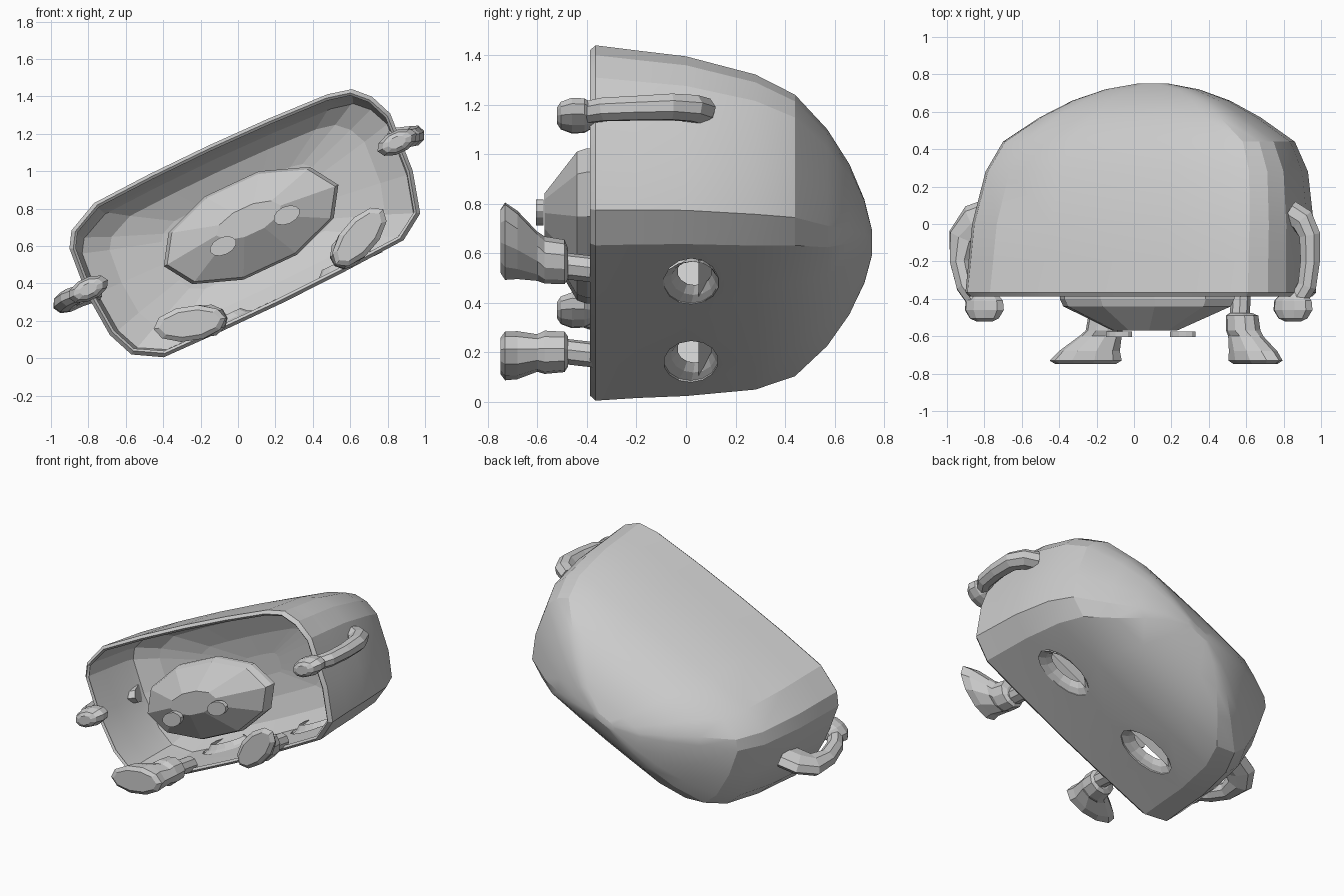
import bpy, bmesh, math
from mathutils import Vector

cube = bpy.data.objects.get("Cube")
if cube:
    bpy.data.objects.remove(cube)

grey = bpy.data.materials.new("light_grey")
grey.use_nodes = True
grey.diffuse_color = (0.6, 0.6, 0.6, 1)
grey.node_tree.nodes["Principled BSDF"].inputs["Base Color"].default_value = (0.6, 0.6, 0.6, 1)

TILT = math.radians(25)
U = Vector((math.cos(TILT), 0, math.sin(TILT)))    # long axis of the tilted body
V = Vector((-math.sin(TILT), 0, math.cos(TILT)))   # short axis
Y = Vector((0, 1, 0))
CENTRE = Vector((0.035, 0, 0.72))


def place(u, y, v):
    return CENTRE + U * u + Y * y + V * v


def ellipse(centre, a, b, sides=10):
    """Ring of points around centre with half-axis vectors a and b."""
    turn = 2 * math.pi / sides
    return [centre + a * math.cos(i * turn) + b * math.sin(i * turn) for i in range(sides)]


def loft(name, rings, start=True, end=True):
    """Skin a list of equal rings, optionally closing each end."""
    bm = bmesh.new()
    rows = [[bm.verts.new(p) for p in ring] for ring in rings]
    n = len(rows[0])
    for r, s in zip(rows, rows[1:]):
        for i in range(n):
            j = (i + 1) % n
            bm.faces.new((r[i], r[j], s[j], s[i]))
    if start:
        bm.faces.new(rows[0][::-1])
    if end:
        bm.faces.new(rows[-1])
    bmesh.ops.recalc_face_normals(bm, faces=bm.faces)
    mesh = bpy.data.meshes.new(name)
    bm.to_mesh(mesh)
    bm.free()
    mesh.materials.append(grey)
    obj = bpy.data.objects.new(name, mesh)
    bpy.context.collection.objects.link(obj)
    return obj


# Rounded outline shared by the shell and the panel inside it
outline = [(.95, .2), (.9, .32), (.82, .4), (.69, .43), (.35, .445), (0, .45), (-.35, .445),
           (-.68, .43), (-.85, .35), (-.9, .27), (-.92, .02), (-.9, -.23), (-.84, -.37),
           (-.69, -.455), (-.35, -.46), (0, -.46), (.35, -.45), (.73, -.43), (.87, -.34),
           (.93, -.12)]


def hull(name, sections):
    """Sections hold depth, long scale, short scale and drift of the centre."""
    return loft(name, [
        [place(u * su, y, v * sv) + Vector((.06, 0, -.07)) * drift for u, v in outline]
        for y, su, sv, drift in sections], start=False)


shell = hull("outer_shell", [
    (-.388, .985, .985, 0), (-.365, 1.005, 1.022, 0), (-.2, .995, .99, .08),
    (0, .985, .957, .2), (.28, .935, .87, .55), (.44, .85, .765, .75), (.57, .64, .6, .85),
    (.66, .46, .4, .95), (.72, .28, .2, 1.05), (.75, .1, .05, 1.1)])
wall = shell.modifiers.new("wall", "SOLIDIFY")
wall.thickness = 0.018
wall.offset = -1

# Shallow dished panel closing the back of the open front
hull("inner_panel", [(.05, .965, .915, .25), (.13, .8, .74, .25), (.18, .5, .45, .25),
                     (.2, .15, .15, .25)])

# Long leg openings in the underside, each with a shallow tapered recess
cutters = []
for side, u in (("right", -.34), ("left", .4)):
    hole = [ellipse(place(u, .02, v), U * .2, Y * .11, 14) for v in (-.6, -.4)]
    cutter = loft(side + "_leg_cutter", hole)
    cutter.hide_render = True
    cutters.append(cutter)
    cut = shell.modifiers.new(side + "_opening", "BOOLEAN")
    cut.operation = "DIFFERENCE"
    cut.solver = "EXACT"
    cut.object = cutter
    recess = [ellipse(place(u, y, v), U * a, Y * b, 14)
              for v, y, a, b in ((-.45, .02, .205, .114), (-.43, .03, .16, .09),
                                 (-.4, .035, .13, .07))]
    loft(side + "_leg_recess", recess, False, False)

bpy.context.view_layer.objects.active = shell
for modifier in list(shell.modifiers):
    bpy.ops.object.modifier_apply(modifier=modifier.name)
for cutter in cutters:
    bpy.data.objects.remove(cutter)

# Face: faceted oval dome with a straight rim
face_centre = Vector((.07, 0, .71))
loft("face", [ellipse(face_centre + Y * y + V * lift, U * a, V * b)
              for y, a, b, lift in ((-.37, .515, .258, 0), (-.4, .515, .258, 0),
                                    (-.44, .495, .245, 0), (-.57, .19, .075, .03))])

# Eyes: small flat ovals just in front of the face
for side, x, z in (("right", -.08, .6), ("left", .26, .765)):
    loft(side + "_eye", [ellipse(Vector((x, y, z)), U * .075, V * .047, 12)
                         for y in (-.575, -.605)])

# Legs and feet: toes splay outwards, soles face forwards
foot_profile = [(-.475, .01, .06, .06), (-.49, .02, .095, .082), (-.57, .03, .1, .088),
                (-.6, .05, .115, .075), (-.68, .11, .165, .095), (-.73, .13, .195, .095),
                (-.748, .13, .165, .07)]
for side, ankle, toe in (("right", (-.13, 0, .205), (-1, 0, -.15)),
                         ("left", (.565, 0, .55), (.65, 0, .76))):
    ankle, toe = Vector(ankle), Vector(toe).normalized()
    across = toe.cross(Y)
    loft(side + "_foot", [ellipse(ankle + toe * shift + Y * y, toe * a, across * b)
                          for y, shift, a, b in foot_profile])
    loft(side + "_leg", [ellipse(ankle + Y * y + V * drop, toe * .055, across * .052, 8)
                         for y, drop in ((-.5, 0), (-.34, -.02))])

# Arms: bent tubes from the shell, ending in broad rounded hands
hand_profile = [(-.52, .05, .03), (-.505, .085, .05), (-.46, .115, .062), (-.41, .11, .06),
                (-.375, .075, .045), (-.355, .04, .03)]


def arm(side, path, radii, hand):
    points = [Vector(p) for p in path]
    rings = []
    for i, (p, r) in enumerate(zip(points, radii)):
        along = (points[min(i + 1, len(points) - 1)] - points[max(i - 1, 0)]).normalized()
        out = along.cross(V).normalized()
        rings.append(ellipse(p, out * r, out.cross(along) * min(r, .062) * .9, 8))
    loft(side + "_arm", rings)
    loft(side + "_hand", [ellipse(Vector(hand) + Y * y, U * a, V * b)
                          for y, a, b in hand_profile])


arm("left", [(.83, .06, 1.175), (.9, .02, 1.185), (.94, -.06, 1.19), (.942, -.2, 1.185),
             (.925, -.33, 1.18), (.87, -.42, 1.165)],
    (.07, .07, .062, .057, .055, .05), (.85, 0, 1.155))
arm("right", [(-.76, .03, .36), (-.85, 0, .33), (-.915, -.07, .3), (-.93, -.2, .3),
              (-.9, -.33, .325), (-.84, -.42, .35)],
    (.11, .11, .085, .06, .055, .05), (-.8, 0, .37))

# Soften the shallow facets of the large rounded shell
bpy.ops.object.select_all(action="DESELECT")
shell.select_set(True)
bpy.context.view_layer.objects.active = shell
bpy.ops.object.shade_smooth_by_angle(angle=math.radians(20))
